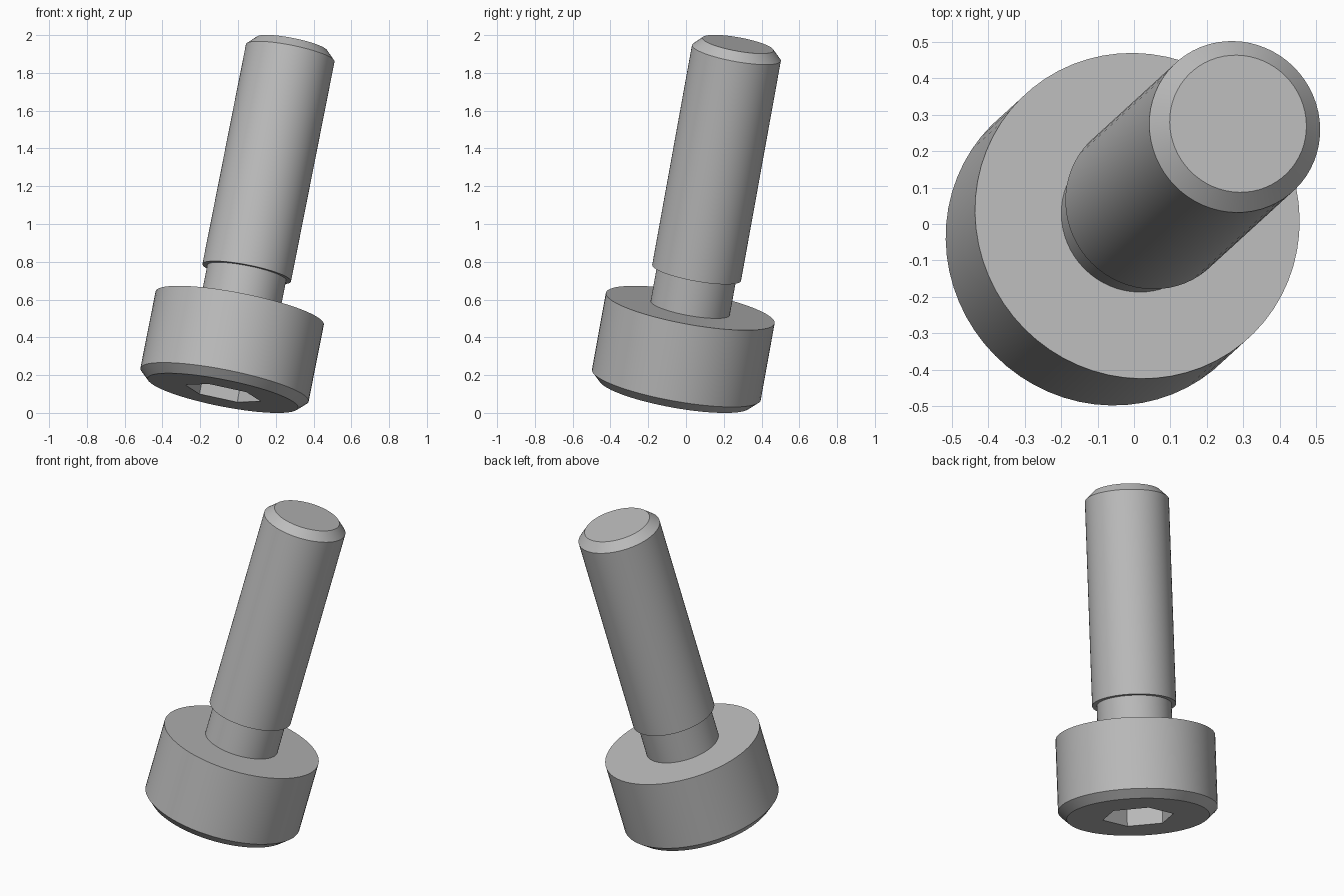
import bpy
import bmesh
from math import pi, radians
from mathutils import Vector, Matrix

cube = bpy.data.objects.get("Cube")
if cube:
    bpy.data.objects.remove(cube, do_unlink=True)

MM = 0.239                      # one millimetre in scene units
AXIS = Vector((0.198, 0.181, 1)).normalized()
BASE = Vector((-0.08, -0.059, 0.105))
PLACE = Matrix.Translation(BASE) @ Vector((0, 0, 1)).rotation_difference(AXIS).to_matrix().to_4x4()

steel = bpy.data.materials.new("grey_steel")
steel.use_nodes = True
GREY = (0.5, 0.5, 0.5, 1)
steel.diffuse_color = GREY
steel.node_tree.nodes["Principled BSDF"].inputs["Base Color"].default_value = GREY


def make_object(name, bm):
    bmesh.ops.recalc_face_normals(bm, faces=bm.faces)
    mesh = bpy.data.meshes.new(name)
    bm.to_mesh(mesh)
    bm.free()
    mesh.materials.append(steel)
    obj = bpy.data.objects.new(name, mesh)
    bpy.context.collection.objects.link(obj)
    obj.matrix_world = PLACE
    return obj


def lathe(name, profile, steps=64):
    """Revolve (radius, height) points, in millimetres, about the screw axis."""
    bm = bmesh.new()
    verts = [bm.verts.new((r * MM, 0, h * MM)) for r, h in profile]
    edges = [bm.edges.new(pair) for pair in zip(verts, verts[1:])]
    bmesh.ops.spin(bm, geom=verts + edges, cent=(0, 0, 0), axis=(0, 0, 1),
                   angle=2 * pi, steps=steps)
    bmesh.ops.remove_doubles(bm, verts=bm.verts, dist=1e-4)
    # merge each flat end into a single face
    for tip in [v for v in bm.verts if v.co.xy.length < 1e-4]:
        bmesh.ops.dissolve_verts(bm, verts=[tip])
    return make_object(name, bm)


def smooth(obj):
    bpy.ops.object.select_all(action='DESELECT')
    obj.select_set(True)
    bpy.context.view_layer.objects.active = obj
    bpy.ops.object.shade_smooth_by_angle(angle=radians(25))


# Cylindrical head with a chamfered rim
head = lathe("head", [(0, 0), (1.7, 0), (1.9, 0.19), (1.9, 1.95), (0, 1.95)])

# Undercut neck, shank and chamfered tip
shank = lathe("shank", [(0, 1.8), (0.89, 1.8), (0.89, 2.76), (1.0, 2.76),
                        (1.0, 7.8), (0.8, 8), (0, 8)])

# Hexagonal drive socket, cut into the head
bm = bmesh.new()
RADIUS = 0.86 * MM
bmesh.ops.create_cone(bm, cap_ends=True, segments=6, radius1=RADIUS, radius2=RADIUS,
                      depth=2 * MM, matrix=Matrix.Rotation(radians(7 + 30), 4, 'Z'))
# turn the prism so that one corner lies at the wanted angle
corner = next(iter(bm.verts)).co
turn = radians(7) - Vector((1, 0)).angle_signed(corner.xy) * -1
bmesh.ops.rotate(bm, verts=bm.verts, cent=(0, 0, 0), matrix=Matrix.Rotation(turn, 3, 'Z'))
cutter = make_object("socket_cutter", bm)
cutter.hide_render = True

cut = head.modifiers.new("socket", 'BOOLEAN')
cut.operation = 'DIFFERENCE'
cut.solver = 'EXACT'
cut.object = cutter
bpy.context.view_layer.objects.active = head
bpy.ops.object.modifier_apply(modifier=cut.name)
bpy.data.objects.remove(cutter, do_unlink=True)

for part in (head, shank):
    smooth(part)
